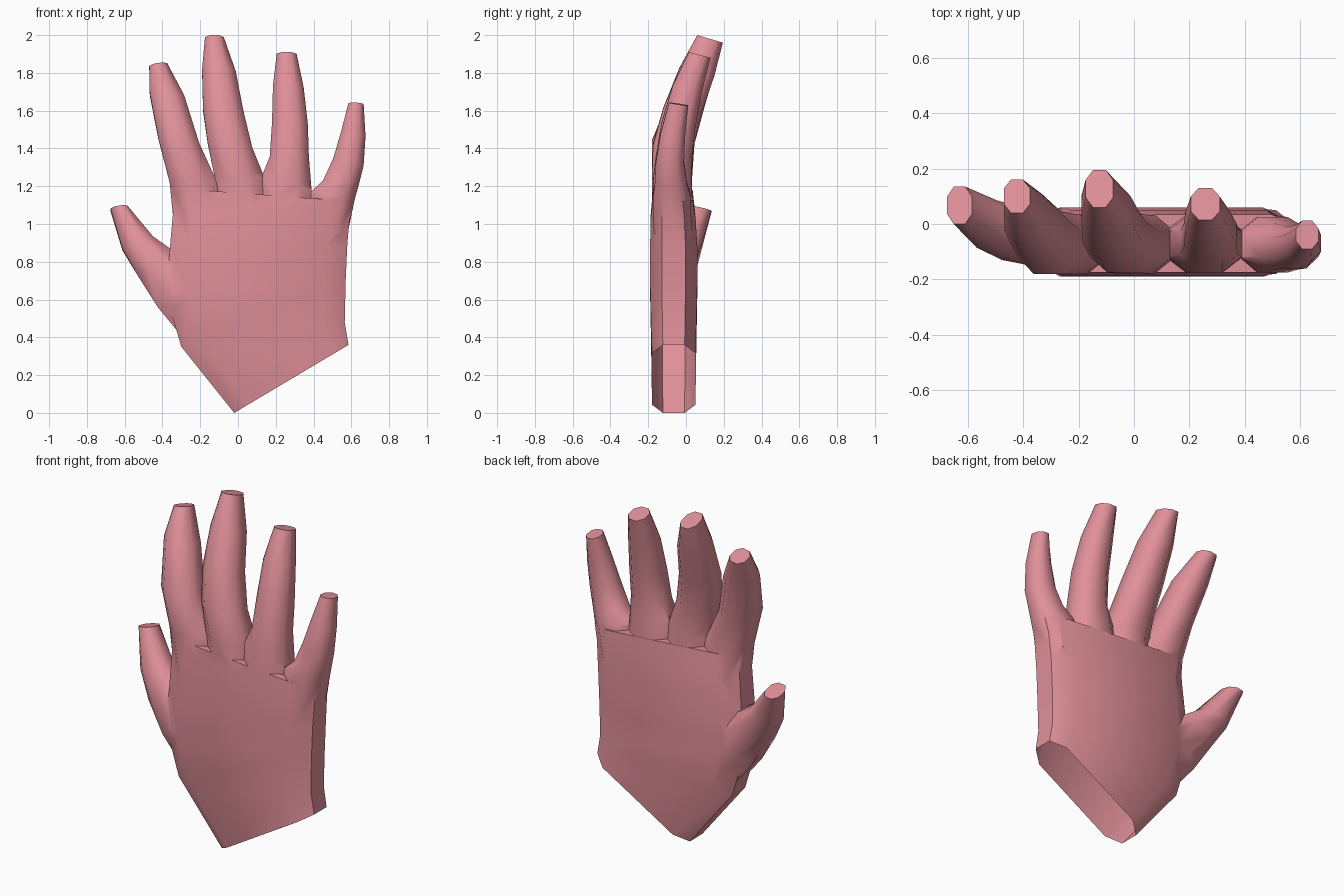
import bpy, bmesh
from mathutils import Vector

skin = bpy.data.materials.new("skin")
skin.diffuse_color = (0.75, 0.28, 0.32, 1)


def loft(name, rows, i=0.27, j=0.27):
    """Eight-sided loft; row = x/z of left end, x/z of right end, front y, back y, z drop at back."""
    ring = [(i, 0), (1 - i, 0), (1, j), (1, 1 - j), (1 - i, 1), (i, 1), (0, 1 - j), (0, j)]
    bm = bmesh.new()
    loops = []
    for xl, zl, xr, zr, yf, yb, drop in rows:
        loops.append([bm.verts.new((xl + (xr - xl) * u, yf + (yb - yf) * v,
                                    zl + (zr - zl) * u - drop * v)) for u, v in ring])
    for a, b in zip(loops, loops[1:]):
        for k in range(8):
            n = (k + 1) % 8
            bm.faces.new((a[k], a[n], b[n], b[k]))
    bm.faces.new(loops[0])
    bm.faces.new(loops[-1])
    bmesh.ops.recalc_face_normals(bm, faces=bm.faces)
    me = bpy.data.meshes.new(name)
    bm.to_mesh(me)
    bm.free()
    me.materials.append(skin)
    ob = bpy.data.objects.new(name, me)
    bpy.context.collection.objects.link(ob)
    return ob


# Palm with slanted wrist
hand = loft("hand", [
    (-0.02, 0.0, 0.585, 0.36, -0.18, 0.05, 0),
    (-0.30, 0.35, 0.565, 0.48, -0.185, 0.055, 0),
    (-0.38, 0.62, 0.57, 0.70, -0.19, 0.06, 0),
    (-0.36, 0.88, 0.578, 0.88, -0.19, 0.06, 0),
    (-0.345, 1.05, 0.59, 1.03, -0.187, 0.05, 0),
    (-0.34, 1.19, 0.61, 1.12, -0.175, 0.035, 0)], 0.12, 0.25)

# Thumb
thumb = loft("thumb", [
    (-0.26, 0.36, 0.05, 0.55, -0.15, 0.03, 0),
    (-0.425, 0.56, -0.15, 0.74, -0.155, 0.045, 0),
    (-0.53, 0.725, -0.33, 0.85, -0.13, 0.055, 0),
    (-0.612, 0.875, -0.45, 0.94, -0.085, 0.085, 0.02),
    (-0.675, 1.09, -0.585, 1.105, 0.0, 0.135, 0.03)])

# Index finger
index = loft("index_finger", [
    (-0.34, 1.0, -0.06, 1.0, -0.175, 0.035, 0),
    (-0.362, 1.22, -0.105, 1.21, -0.18, 0.03, 0),
    (-0.42, 1.45, -0.205, 1.43, -0.18, 0.045, 0.01),
    (-0.467, 1.70, -0.285, 1.69, -0.075, 0.11, 0.03),
    (-0.47, 1.845, -0.375, 1.86, 0.04, 0.16, 0.03)])

# Middle finger
middle = loft("middle_finger", [
    (-0.10, 1.0, 0.16, 1.0, -0.18, 0.04, 0),
    (-0.12, 1.23, 0.13, 1.27, -0.18, 0.03, 0),
    (-0.16, 1.43, 0.075, 1.41, -0.175, 0.04, 0.01),
    (-0.185, 1.62, 0.028, 1.61, -0.12, 0.08, 0.03),
    (-0.19, 1.83, -0.012, 1.82, -0.035, 0.15, 0.04),
    (-0.175, 2.0, -0.075, 2.0, 0.06, 0.195, 0.04)])

# Ring finger
ring_finger = loft("ring_finger", [
    (0.10, 1.0, 0.40, 1.0, -0.18, 0.04, 0),
    (0.125, 1.25, 0.388, 1.20, -0.175, 0.03, 0),
    (0.168, 1.36, 0.375, 1.36, -0.16, 0.03, 0.01),
    (0.18, 1.54, 0.37, 1.53, -0.13, 0.05, 0.02),
    (0.185, 1.74, 0.348, 1.73, -0.07, 0.085, 0.03),
    (0.205, 1.91, 0.31, 1.91, 0.015, 0.13, 0.03)])

# Little finger
little = loft("little_finger", [
    (0.36, 0.95, 0.58, 0.95, -0.17, 0.03, 0),
    (0.385, 1.17, 0.618, 1.13, -0.175, 0.025, 0),
    (0.45, 1.23, 0.64, 1.21, -0.165, 0.005, 0),
    (0.505, 1.35, 0.665, 1.31, -0.16, -0.01, 0),
    (0.545, 1.49, 0.675, 1.47, -0.135, -0.005, 0.01),
    (0.585, 1.645, 0.665, 1.64, -0.09, 0.012, 0.015)])

# Fuse the digits into the palm
bpy.context.view_layer.objects.active = hand
for part in (thumb, index, middle, ring_finger, little):
    mod = hand.modifiers.new("fuse", "BOOLEAN")
    mod.operation = "UNION"
    mod.solver = "EXACT"
    mod.object = part
    bpy.ops.object.modifier_apply(modifier=mod.name)
    bpy.data.objects.remove(part)

# Open the wrist
wrist = Vector((0.36, 0, -0.605)).normalized()
bm = bmesh.new()
bm.from_mesh(hand.data)
caps = [f for f in bm.faces if f.normal.dot(wrist) > 0.99 and f.calc_center_median().z < 0.4]
bmesh.ops.delete(bm, geom=caps, context="FACES")
bm.to_mesh(hand.data)
bm.free()

hand.select_set(True)
bpy.ops.object.shade_smooth_by_angle(angle=0.9)
